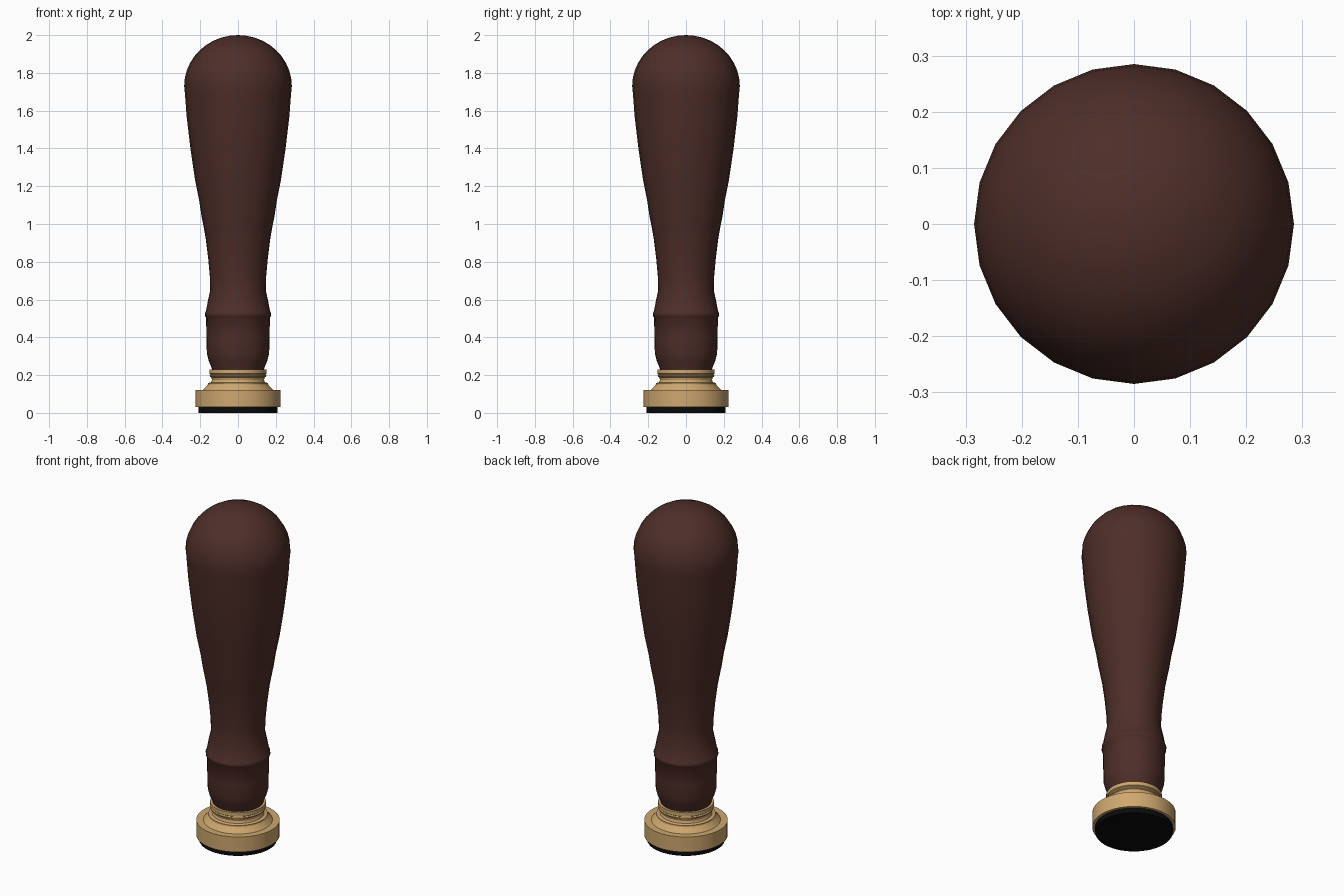
import bpy, bmesh
from math import sin, cos, pi, radians

if "Cube" in bpy.data.objects:
    bpy.data.objects.remove(bpy.data.objects["Cube"])


def material(name, color):
    m = bpy.data.materials.new(name)
    m.diffuse_color = (*color, 1)
    m.use_nodes = True
    m.node_tree.nodes["Principled BSDF"].inputs["Base Color"].default_value = m.diffuse_color
    return m


def lathe(name, profile, sides, mat, angle):
    """Revolve (radius, z) points, listed bottom to top, and cap both ends."""
    bm = bmesh.new()
    rings = []
    for r, z in profile:
        if r == 0:
            rings.append([bm.verts.new((0, 0, z))])
        else:
            rings.append([bm.verts.new((r * cos(2 * pi * i / sides), r * sin(2 * pi * i / sides), z))
                          for i in range(sides)])
    for a, b in zip(rings, rings[1:]):
        for i in range(sides):
            j = (i + 1) % sides
            if len(b) == 1:
                bm.faces.new((a[i], a[j], b[0]))
            else:
                bm.faces.new((a[i], a[j], b[j], b[i]))
    bm.faces.new(rings[0][::-1])
    if len(rings[-1]) > 1:
        bm.faces.new(rings[-1])
    mesh = bpy.data.meshes.new(name)
    bm.to_mesh(mesh)
    bm.free()
    mesh.materials.append(mat)
    ob = bpy.data.objects.new(name, mesh)
    bpy.context.collection.objects.link(ob)
    bpy.ops.object.select_all(action='DESELECT')
    ob.select_set(True)
    bpy.context.view_layer.objects.active = ob
    bpy.ops.object.shade_smooth_by_angle(angle=radians(angle))
    return ob


wood = material("dark_wood", (0.075, 0.027, 0.021))
brass = material("brass", (0.62, 0.39, 0.16))
black = material("black_face", (0.003, 0.003, 0.003))

# Wooden handle: rounded foot, thin bead, narrow neck, swelling grip
handle = [(0.135, 0.22), (0.14, 0.24), (0.155, 0.275), (0.165, 0.315), (0.167, 0.4), (0.169, 0.505),
          (0.174, 0.511), (0.176, 0.521), (0.174, 0.531), (0.170, 0.537),
          (0.158, 0.6), (0.147, 0.65), (0.149, 0.72), (0.158, 0.82), (0.172, 0.93), (0.185, 1.0),
          (0.193, 1.04), (0.205, 1.12), (0.227, 1.23), (0.252, 1.4), (0.272, 1.57), (0.281, 1.69)]
# Domed top
dome = [(0.285 * cos(i * pi / 20), 1.73 + 0.27 * sin(i * pi / 20)) for i in range(10)]
lathe("handle", handle + dome + [(0, 2.0)], 24, wood, 40)

# Brass ferrule and stamp holder
lathe("brass_base", [(0.226, 0.03), (0.226, 0.12), (0.187, 0.12), (0.18, 0.128), (0.163, 0.145),
                     (0.160, 0.150), (0.160, 0.158), (0.142, 0.162), (0.138, 0.175), (0.142, 0.188),
                     (0.149, 0.192), (0.150, 0.198), (0.146, 0.204), (0.151, 0.208), (0.151, 0.23)],
      48, brass, 30)

# Black stamping face
lathe("stamp_face", [(0.210, 0.0), (0.210, 0.032)], 48, black, 30)
